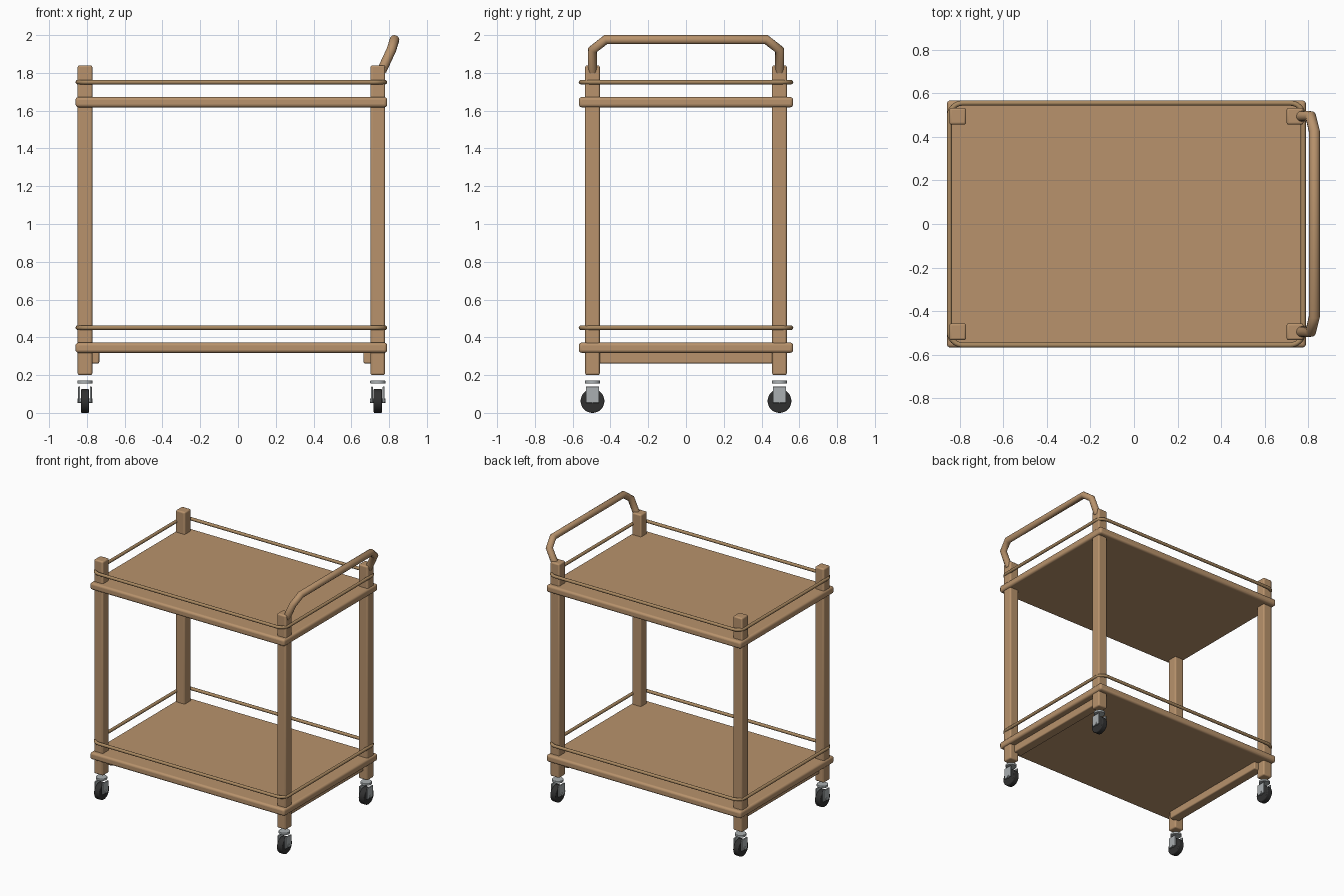
import bpy, math
from mathutils import Vector

if "Cube" in bpy.data.objects:
    bpy.data.objects.remove(bpy.data.objects["Cube"])


def material(name, rgb):
    m = bpy.data.materials.new(name)
    m.diffuse_color = (*rgb, 1)
    m.use_nodes = True
    m.node_tree.nodes["Principled BSDF"].inputs["Base Color"].default_value = m.diffuse_color
    return m


WOOD = material("wood", (0.48, 0.29, 0.15))
RAIL = material("rail_wood", (0.40, 0.25, 0.12))
METAL = material("metal", (0.40, 0.43, 0.44))
RUBBER = material("rubber", (0.03, 0.03, 0.03))
POST_X, POST_Y, MID_X = (-0.81, 0.74), (-0.495, 0.495), -0.035


def finish(ob, name, mat):
    ob.name = name
    ob.data.materials.append(mat)
    return ob


def add_bevel(ob, width, segments):
    b = ob.modifiers.new("bevel", "BEVEL")
    b.width, b.segments = width, segments
    bpy.ops.object.shade_smooth_by_angle(angle=math.radians(35))


def box(name, center, size, mat, bevel=0.0, segments=3):
    bpy.ops.mesh.primitive_cube_add(size=1, location=center)
    ob = finish(bpy.context.object, name, mat)
    ob.scale = size
    bpy.ops.object.transform_apply(location=False, rotation=False, scale=True)
    if bevel:
        add_bevel(ob, bevel, segments)
    return ob


def cylinder(name, center, radius, depth, mat, axis="Z", bevel=0.0):
    rot = (0, math.pi / 2, 0) if axis == "X" else (0, 0, 0)
    bpy.ops.mesh.primitive_cylinder_add(vertices=32, radius=radius, depth=depth,
                                        location=center, rotation=rot)
    ob = finish(bpy.context.object, name, mat)
    if bevel:
        add_bevel(ob, bevel, 3)
    else:
        bpy.ops.object.shade_smooth_by_angle(angle=math.radians(35))
    return ob


def tube(name, points, radius, mat, cyclic=False):
    cu = bpy.data.curves.new(name, "CURVE")
    cu.dimensions = "3D"
    cu.bevel_depth, cu.bevel_resolution = radius, 4
    cu.use_fill_caps = True
    sp = cu.splines.new("POLY")
    sp.points.add(len(points) - 1)
    for p, co in zip(sp.points, points):
        p.co = (*co, 1)
    sp.use_cyclic_u = cyclic
    sp.use_smooth = True
    ob = bpy.data.objects.new(name, cu)
    bpy.context.collection.objects.link(ob)
    return finish(ob, name, mat)


def rounded_loop(hx, hy, r, z, steps=6):
    pts = []
    for i, (sx, sy) in enumerate(((1, 1), (-1, 1), (-1, -1), (1, -1))):
        for k in range(steps + 1):
            a = math.pi / 2 * (i + k / steps)
            pts.append(Vector((MID_X + sx * (hx - r) + r * math.cos(a),
                               sy * (hy - r) + r * math.sin(a), z)))
    return pts


# Shelves with their guard rails
for level, z in (("lower", 0.345), ("upper", 1.645)):
    box(level + "_shelf", (MID_X, 0, z), (1.65, 1.135, 0.054), WOOD, 0.016, 4)
    tube(level + "_rail", rounded_loop(0.813, 0.556, 0.06, z + 0.106), 0.012, RAIL, True)

# Posts and casters
for ix, x in enumerate(POST_X):
    for iy, y in enumerate(POST_Y):
        tag = ("left", "right")[ix] + "_" + ("front", "back")[iy]
        box(tag + "_post", (x, y, 1.02), (0.077, 0.077, 1.64), WOOD, 0.01)
        cylinder(tag + "_caster_plate", (x, y, 0.163), 0.04, 0.017, METAL, bevel=0.003)
        cylinder(tag + "_caster_wheel", (x, y, 0.063), 0.063, 0.044, RUBBER, "X", 0.006)
        cylinder(tag + "_caster_axle", (x, y, 0.065), 0.012, 0.08, METAL, "X")
        for side, s in (("left", -1), ("right", 1)):
            box(tag + "_fork_" + side, (x + s * 0.031, y, 0.096), (0.01, 0.07, 0.085),
                METAL, 0.002, 2)

# Cross bars under the lower shelf
for name, x in (("left_cross_bar", -0.772), ("right_cross_bar", 0.702)):
    box(name, (x, 0, 0.295), (0.075, 0.95, 0.066), WOOD, 0.008)

# Push handle
half = [(0.76, 0.495, 1.81), (0.812, 0.495, 1.922), (0.829, 0.425, 1.976)]
tube("push_handle", half + [(x, -y, z) for x, y, z in reversed(half)], 0.0255, WOOD)
